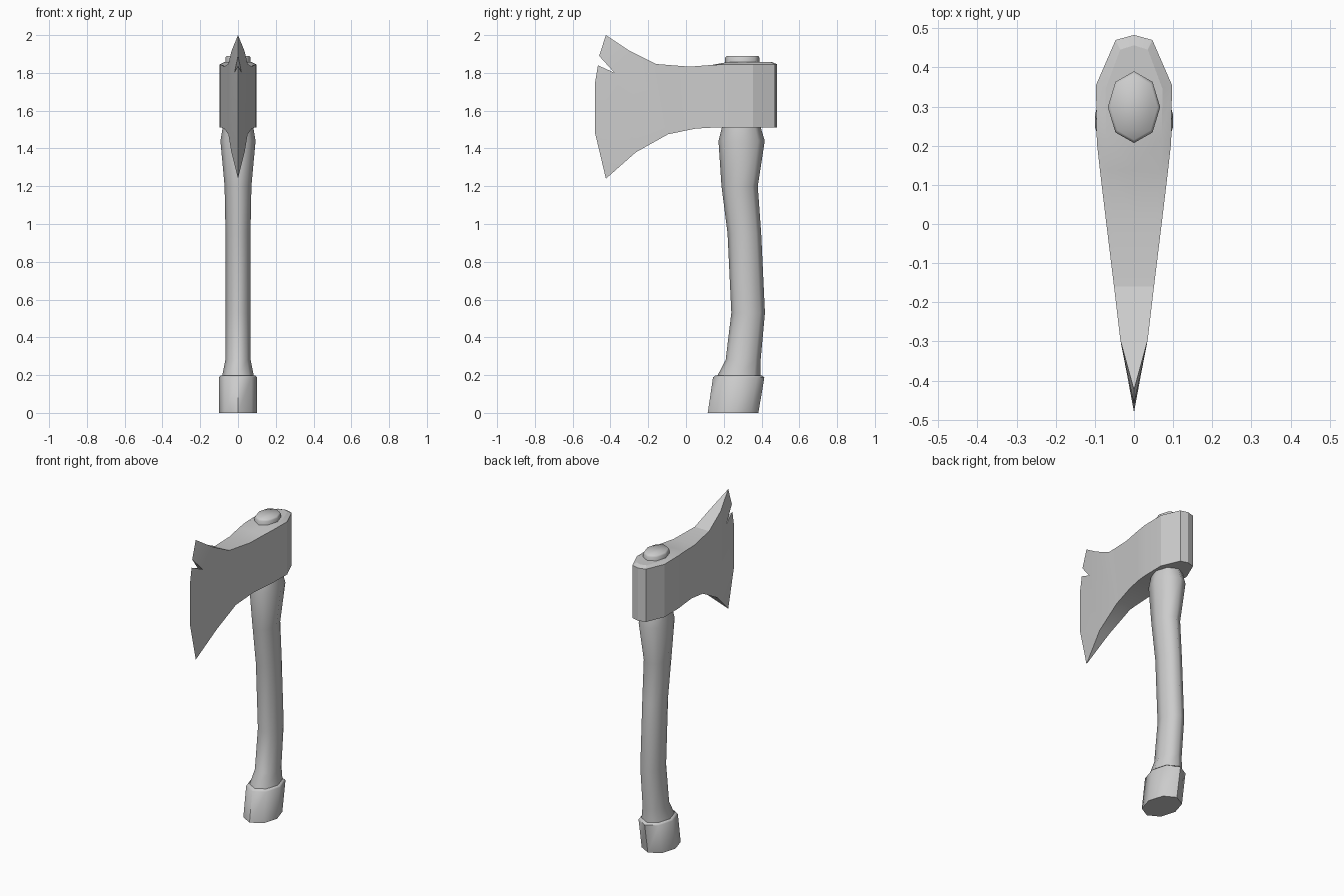
import bpy, bmesh, math

if "Cube" in bpy.data.objects:
    bpy.data.objects.remove(bpy.data.objects["Cube"])

grey = bpy.data.materials.new("plain_grey")
grey.use_nodes = True
grey.diffuse_color = (0.6, 0.6, 0.6, 1)
grey.node_tree.nodes["Principled BSDF"].inputs["Base Color"].default_value = (0.6, 0.6, 0.6, 1)


def finish(bm, name, angle, mirror=False):
    bmesh.ops.remove_doubles(bm, verts=bm.verts, dist=0.0005)
    bmesh.ops.recalc_face_normals(bm, faces=bm.faces)
    mesh = bpy.data.meshes.new(name)
    bm.to_mesh(mesh)
    bm.free()
    obj = bpy.data.objects.new(name, mesh)
    bpy.context.collection.objects.link(obj)
    mesh.materials.append(grey)
    bpy.ops.object.select_all(action="DESELECT")
    obj.select_set(True)
    bpy.context.view_layer.objects.active = obj
    if mirror:
        mod = obj.modifiers.new("mirror", "MIRROR")
        mod.use_clip = True
        bpy.ops.object.modifier_apply(modifier="mirror")
    bpy.ops.object.shade_smooth_by_angle(angle=math.radians(angle))
    return obj


def loft(name, rings, angle):
    """Eight-sided tube; each ring is (z, half width, front y, back y)."""
    bm = bmesh.new()
    loops = []
    for z, rx, y0, y1 in rings:
        loops.append([bm.verts.new((rx * math.cos(i * math.pi / 4),
                                    (y0 + y1) / 2 + (y1 - y0) / 2 * math.sin(i * math.pi / 4), z))
                      for i in range(8)])
    for a, b in zip(loops, loops[1:]):
        for i in range(8):
            j = (i + 1) % 8
            bm.faces.new((a[i], a[j], b[j], b[i]))
    bm.faces.new(loops[0])
    bm.faces.new(loops[-1])
    return finish(bm, name, angle)


# Handle parts
loft("handle", [(0.18, 0.085, 0.165, 0.395), (0.2, 0.083, 0.168, 0.395), (0.28, 0.067, 0.21, 0.395),
                (0.53, 0.066, 0.24, 0.418), (0.95, 0.066, 0.22, 0.398), (1.2, 0.071, 0.188, 0.38),
                (1.44, 0.093, 0.172, 0.417), (1.53, 0.078, 0.195, 0.39)], 60)
loft("handle_end", [(1.84, 0.067, 0.207, 0.39), (1.88, 0.067, 0.207, 0.39),
                    (1.89, 0.06, 0.215, 0.382)], 80)
loft("pommel", [(0, 0.1, 0.115, 0.383), (0.188, 0.1, 0.143, 0.415),
                (0.197, 0.092, 0.155, 0.405)], 50)

# Axe head: half of it, column by column: top y, top z, bottom y, bottom z, half width
columns = [(-0.296, 1.915, -0.265, 1.38, 0.035), (-0.16, 1.847, -0.095, 1.475, 0.051),
           (0.02, 1.833, 0.05, 1.505, 0.073), (0.137, 1.842, 0.137, 1.51, 0.087),
           (0.21, 1.845, 0.21, 1.51, 0.095), (0.355, 1.845, 0.355, 1.51, 0.097),
           (0.47, 1.845, 0.47, 1.51, 0.047), (0.483, 1.845, 0.483, 1.51, 0)]
bm = bmesh.new()


def face(*points):
    unique = list(dict.fromkeys(points))
    if len(unique) > 2:
        bm.faces.new([bm.verts.new(p) for p in unique])


sections = []
for yt, zt, yb, zb, w in columns:
    crown = 0.012 if yt > 0.15 else 0
    ym = 0.28 + (yt - 0.28) * 0.87 if crown else yt
    sections.append([(0, ym, zt + crown), (w * 0.75, ym, zt + crown), (w, yt, zt),
                     (w, yb, zb), (0, yb, zb)])
for a, b in zip(sections, sections[1:]):
    for i in range(4):
        face(a[i], a[i + 1], b[i + 1], b[i])

# Cutting edge with its chipped notch
tc, tm, ts, bs, bc = sections[0]
edge = [(0, -0.424, 2.0), (0, -0.46, 1.89), (0, -0.466, 1.84),
        (0, -0.481, 1.75), (0, -0.481, 1.48), (0, -0.424, 1.24)]
notch, notch_mid = (0.019, -0.378, 1.8), (0, -0.378, 1.8)
face(tc, tm, ts, edge[0])
face(ts, edge[0], edge[1])
face(ts, edge[1], notch)
face(ts, notch, bs)
face(notch, notch_mid, edge[1])
face(notch, notch_mid, edge[2])
face(notch, edge[2], edge[3])
face(notch, edge[3], bs)
face(bs, edge[3], edge[4])
face(bs, edge[4], edge[5])
face(bs, bc, edge[5])
finish(bm, "axe_head", 22, mirror=True)
